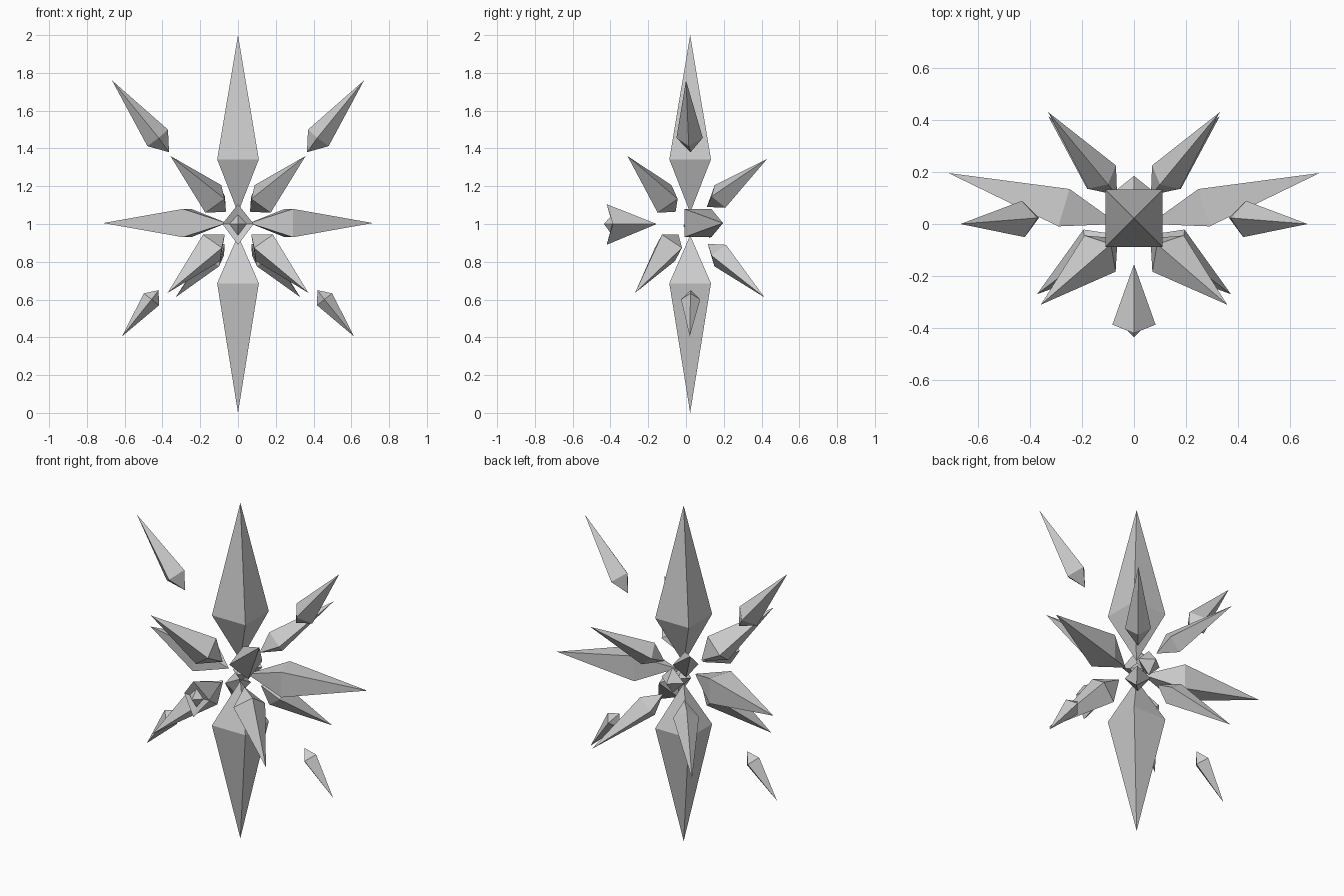
import bpy
import bmesh
import math
from mathutils import Vector

if "Cube" in bpy.data.objects:
    bpy.data.objects.remove(bpy.data.objects["Cube"])

grey = bpy.data.materials.new("crystal_grey")
grey.diffuse_color = (0.6, 0.6, 0.6, 1)
grey.use_nodes = True
grey.node_tree.nodes["Principled BSDF"].inputs["Base Color"].default_value = grey.diffuse_color


def build(name, start, rings, end):
    """Close a stack of four-cornered rings with a point at each end."""
    bm = bmesh.new()
    a, b = bm.verts.new(start), bm.verts.new(end)
    loops = [[bm.verts.new(p) for p in ring] for ring in rings]
    for i in range(4):
        j = (i + 1) % 4
        bm.faces.new((a, loops[0][j], loops[0][i]))
        for lo, hi in zip(loops, loops[1:]):
            bm.faces.new((lo[i], lo[j], hi[j], hi[i]))
        bm.faces.new((b, loops[-1][i], loops[-1][j]))
    bmesh.ops.recalc_face_normals(bm, faces=bm.faces)
    mesh = bpy.data.meshes.new(name)
    bm.to_mesh(mesh)
    bm.free()
    mesh.materials.append(grey)
    obj = bpy.data.objects.new(name, mesh)
    bpy.context.collection.objects.link(obj)


def shard(name, inner, tip, frac, radius, roll=0):
    """Four-sided crystal: short point at inner, long point at tip."""
    inner, tip = Vector(inner), Vector(tip)
    axis = (tip - inner).normalized()
    u = axis.cross(Vector((0, 0, 1)))
    u = u.normalized() if u.length > 0.01 else Vector((1, 0, 0))
    v = u.cross(axis)
    mid = inner.lerp(tip, frac)
    angles = [math.radians(roll + 90 * k) for k in range(4)]
    ring = [mid + radius * (u * math.cos(t) + v * math.sin(t)) for t in angles]
    build(name, inner, [ring], tip)


# Tall vertical shards
shard("top_shard", (0, 0.022, 1.06), (0, 0.022, 2.0), 0.3, 0.156, 45)
shard("bottom_shard", (0, 0.022, 0.94), (0, 0.022, 0.0), 0.27, 0.156, 45)

# Shards repeated on left and right
pairs = [
    ("outer_upper_shard", (0.365, 0.024, 1.38), (0.667, 0.0, 1.76), 0.2, 0.07, 0),
    ("outer_lower_shard", (0.42, 0.026, 0.65), (0.614, 0.02, 0.405), 0.2, 0.051, 0),
    ("front_upper_shard", (0.063, -0.055, 1.065), (0.358, -0.31, 1.36), 0.23, 0.092, 0),
    ("front_lower_shard", (0.07, -0.04, 0.945), (0.373, -0.27, 0.635), 0.23, 0.09, 0),
    ("back_upper_shard", (0.065, 0.11, 1.09), (0.33, 0.43, 1.345), 0.22, 0.07, 0),
    ("back_lower_shard", (0.07, 0.115, 0.895), (0.33, 0.415, 0.612), 0.22, 0.07, 0),
    ("side_shard", (0.06, 0.0, 1.005), (0.714, 0.196, 1.005), 0.32, 0.106, 45),
]
for name, inner, tip, frac, radius, roll in pairs:
    for side, s in (("right", 1), ("left", -1)):
        shard(f"{side}_{name}", (s * inner[0], *inner[1:]), (s * tip[0], *tip[1:]),
              frac, radius, roll)

# Front crystal with a recessed small point
outer = [(0.083, -0.387, 1), (0, -0.42, 1.105), (-0.083, -0.387, 1), (0, -0.42, 0.89)]
recess = [(0.045, -0.39, 1), (0, -0.39, 1.05), (-0.045, -0.39, 1), (0, -0.39, 0.94)]
build("front_crystal", (0, -0.155, 1), [outer, recess], (0, -0.435, 1))

# Small crystals at the core
shard("core_front_crystal", (0, -0.015, 0.99), (0, 0.075, 0.99), 0.5, 0.055, 0)
shard("core_back_crystal", (0, 0.065, 1.0), (0, 0.185, 1.0), 0.5, 0.075, 0)
